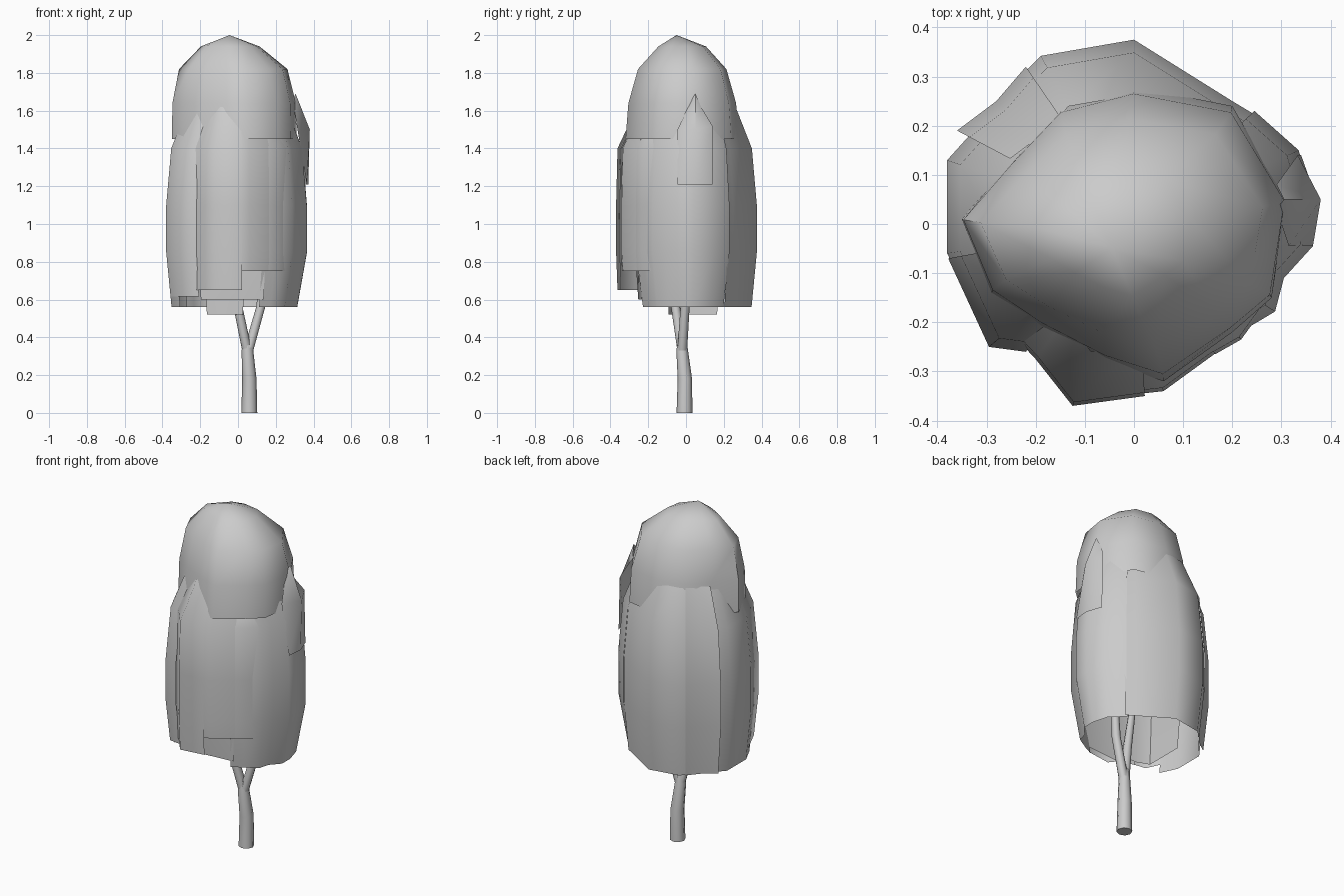
import bpy
import math

cube = bpy.data.objects.get("Cube")
if cube:
    bpy.data.objects.remove(cube, do_unlink=True)

grey = bpy.data.materials.new("plain grey")
grey.use_nodes = True
grey.diffuse_color = (0.6, 0.6, 0.6, 1)
grey.node_tree.nodes["Principled BSDF"].inputs["Base Color"].default_value = (0.6, 0.6, 0.6, 1)


def loft(name, rows, closed=False, tip=None, base=False):
    """Skin a surface over rows of points, optionally closed round and capped."""
    n = len(rows[0])
    verts = [p for row in rows for p in row]
    faces = []
    for r in range(len(rows) - 1):
        for i in range(n if closed else n - 1):
            j = (i + 1) % n
            faces.append((r * n + i, r * n + j, (r + 1) * n + j, (r + 1) * n + i))
    if tip:
        verts.append(tip)
        last = (len(rows) - 1) * n
        faces += [(last + i, last + (i + 1) % n, len(verts) - 1) for i in range(n)]
    if base:
        faces.append(tuple(reversed(range(n))))
    mesh = bpy.data.meshes.new(name)
    mesh.from_pydata(verts, [], faces)
    mesh.materials.append(grey)
    obj = bpy.data.objects.new(name, mesh)
    bpy.context.collection.objects.link(obj)
    bpy.ops.object.select_all(action="DESELECT")
    obj.select_set(True)
    bpy.context.view_layer.objects.active = obj
    bpy.ops.object.shade_smooth_by_angle(angle=math.radians(60))
    return obj


def bulge(z, foot):
    """Width of the hanging foliage at a height."""
    steps = [(0.5, foot), (0.85, 1), (1.1, 1), (1.4, 0.93), (1.62, 0.7)]
    for (z0, s0), (z1, s1) in zip(steps, steps[1:]):
        if z <= z1:
            return s0 + (s1 - s0) * (z - z0) / (z1 - z0)
    return steps[-1][1]


def curtain(name, path, low, high=1.62, foot=0.91, straight=False):
    """Hang a sheet of foliage along a plan path."""
    heights = [low] + [z for z in (0.85, 1.1, 1.4) if low < z < high] + [high]
    rows = []
    for z in heights:
        s = bulge(z, foot)
        if straight and z < 1.45:
            s = max(s, 0.98)
        rows.append([(x * s, y * s, z) for x, y in path])
    return loft(name, rows)


def tube(name, stations, sides=8, base=False):
    """Stem through (x, y, z, radius) stations."""
    rows = [[(x + r * math.cos(math.tau * i / sides), y + r * math.sin(math.tau * i / sides), z)
             for i in range(sides)] for x, y, z, r in stations]
    return loft(name, rows, closed=True, tip=stations[-1][:3], base=base)


# Trunk and its fork
tube("trunk", [(0.06, -0.008, 0, 0.042), (0.06, -0.006, 0.18, 0.038),
               (0.05, -0.02, 0.33, 0.031), (0.05, -0.02, 0.39, 0.022)], base=True)
tube("left_branch", [(0.055, -0.02, 0.33, 0.026), (0.12, -0.005, 0.56, 0.024),
                     (0.16, 0.02, 0.95, 0.015)])
tube("right_branch", [(0.048, -0.02, 0.33, 0.026), (0, -0.055, 0.56, 0.024),
                      (-0.06, -0.06, 0.95, 0.015)])

# Domed crown, tapering faster in depth than in width
outline = [(-0.35, 0.01), (-0.29, -0.14), (-0.19, -0.21), (-0.06, -0.28), (0.06, -0.32),
           (0.2, -0.22), (0.28, -0.15), (0.31, 0.05), (0.2, 0.24), (0, 0.28),
           (-0.15, 0.24), (-0.25, 0.13)]
levels = [(1.45, 1.0, 1.0), (1.64, 0.99, 0.95), (1.82, 0.87, 0.78), (1.94, 0.47, 0.42)]
loft("crown", [[(-0.03 + (x + 0.03) * sx - 0.03 * (1 - sx), y * sy - 0.02 * (1 - sy), z)
                for x, y in outline] for z, sx, sy in levels],
     closed=True, tip=(-0.045, -0.05, 2))

# Large outer curtains
curtain("left_curtain", [(0.13, -0.265), (0.2, -0.23), (0.287, -0.178), (0.305, -0.11),
                         (0.364, -0.045), (0.365, 0.04), (0.335, 0.15), (0.245, 0.23)],
        0.56, foot=0.83)
curtain("back_curtain", [(0.25, 0.22), (0.2, 0.25), (0, 0.375), (-0.19, 0.342),
                         (-0.25, 0.28)], 0.56)
curtain("right_curtain", [(-0.29, 0.23), (-0.38, 0.13), (-0.38, -0.06), (-0.33, -0.165)], 0.56)
curtain("right_front_curtain", [(-0.378, -0.07), (-0.295, -0.25), (-0.22, -0.26)], 0.615)

# Overlapping sheets across the front
curtain("front_curtain", [(-0.27, -0.2), (-0.2, -0.275), (-0.125, -0.37), (0.022, -0.35)],
        0.65, straight=True)
curtain("front_left_curtain", [(0.015, -0.345), (0.06, -0.34), (0.17, -0.26)], 0.75,
        straight=True)
curtain("front_strip", [(0.165, -0.265), (0.218, -0.235), (0.265, -0.17)], 0.75, 1.48,
        straight=True)

# Inner sheets showing below the front
curtain("inner_front_sheet", [(-0.21, -0.24), (-0.08, -0.27), (0.145, -0.25)], 0.6, 1.4)
curtain("inner_right_sheet", [(-0.18, 0.18), (-0.18, -0.07), (-0.1, -0.1), (0.03, -0.1)], 0.52, 1.3)

# Loose strip over the slit at the back
curtain("back_strip", [(-0.36, 0.19), (-0.28, 0.25), (-0.22, 0.32)], 0.56)

# Small raised flap on the side
loft("side_flap", [
    [(0.364, -0.045, 1.21), (0.372, 0.05, 1.21), (0.34, 0.14, 1.21)],
    [(0.315, -0.045, 1.5), (0.38, 0.05, 1.5), (0.333, 0.14, 1.52)],
    [(0.29, 0.03, 1.66), (0.305, 0.05, 1.69), (0.29, 0.08, 1.62)]])
